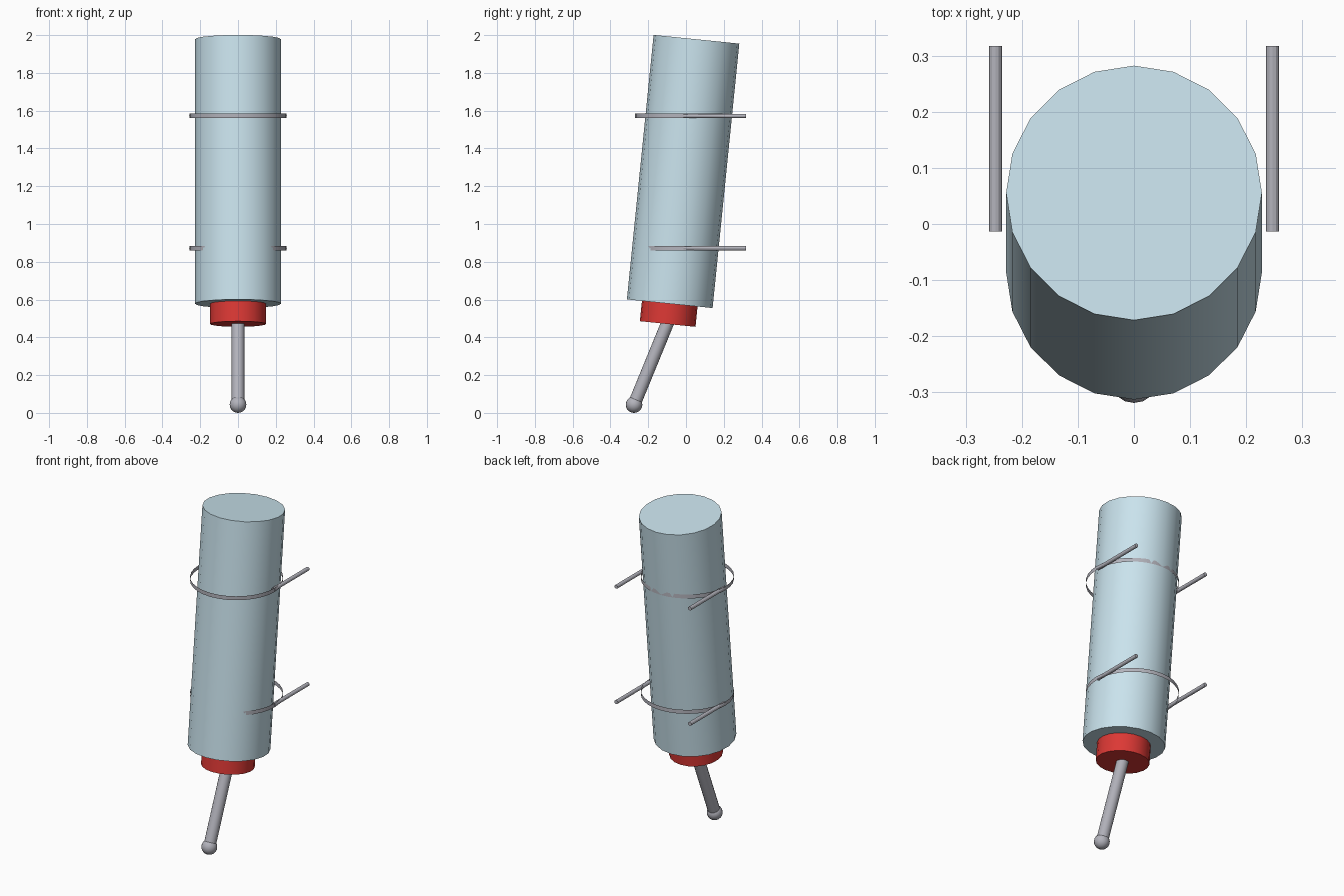
import bpy
from mathutils import Vector

cube = bpy.data.objects.get("Cube")
if cube:
    bpy.data.objects.remove(cube, do_unlink=True)


def make_material(name, rgb):
    mat = bpy.data.materials.new(name)
    mat.use_nodes = True
    mat.diffuse_color = (*rgb, 1)
    mat.node_tree.nodes["Principled BSDF"].inputs["Base Color"].default_value = (*rgb, 1)
    return mat


def finish(name, mat):
    obj = bpy.context.object
    obj.name = obj.data.name = name
    obj.data.materials.append(mat)
    bpy.ops.object.shade_smooth_by_angle()
    return obj


def cylinder(name, start, end, radius, sides, mat, caps='NGON'):
    """Cylinder running between two points."""
    start, end = Vector(start), Vector(end)
    axis = end - start
    bpy.ops.mesh.primitive_cylinder_add(
        vertices=sides, radius=radius, depth=axis.length, end_fill_type=caps,
        location=(start + end) / 2,
        rotation=axis.to_track_quat('Z', 'Y').to_euler())
    return finish(name, mat)


glass = make_material("pale_blue", (0.59, 0.77, 0.85))
red = make_material("red", (0.72, 0.04, 0.035))
metal = make_material("steel", (0.45, 0.45, 0.50))

# Tilted bottle and its stopper share one axis
base = Vector((0, -0.086, 0.578))
axis = Vector((0, 0.101, 1)).normalized()
cylinder("bottle", base, base + axis * 1.407, 0.228, 20, glass)
stopper_end = base - axis * 0.108
cylinder("stopper", stopper_end, base, 0.148, 20, red)

# Drinking spout with a ball at the tip
tip = Vector((0, -0.275, 0.044))
cylinder("spout", tip, stopper_end + axis * 0.01, 0.034, 16, metal)
bpy.ops.mesh.primitive_uv_sphere_add(segments=16, ring_count=10, radius=0.044, location=tip)
finish("spout_ball", metal)

# Holder: thin open bands, each with a pair of rods reaching back
ring_y = -0.0135
for level, z in (("lower", 0.872), ("upper", 1.572)):
    cylinder(f"{level}_band", (0, ring_y, z - 0.012), (0, ring_y, z + 0.012),
             0.256, 32, metal, caps='NOTHING')
    for side, sign in (("left", 1), ("right", -1)):
        x = sign * 0.247
        cylinder(f"{level}_{side}_rod", (x, ring_y, z), (x, 0.317, z), 0.0115, 12, metal)
